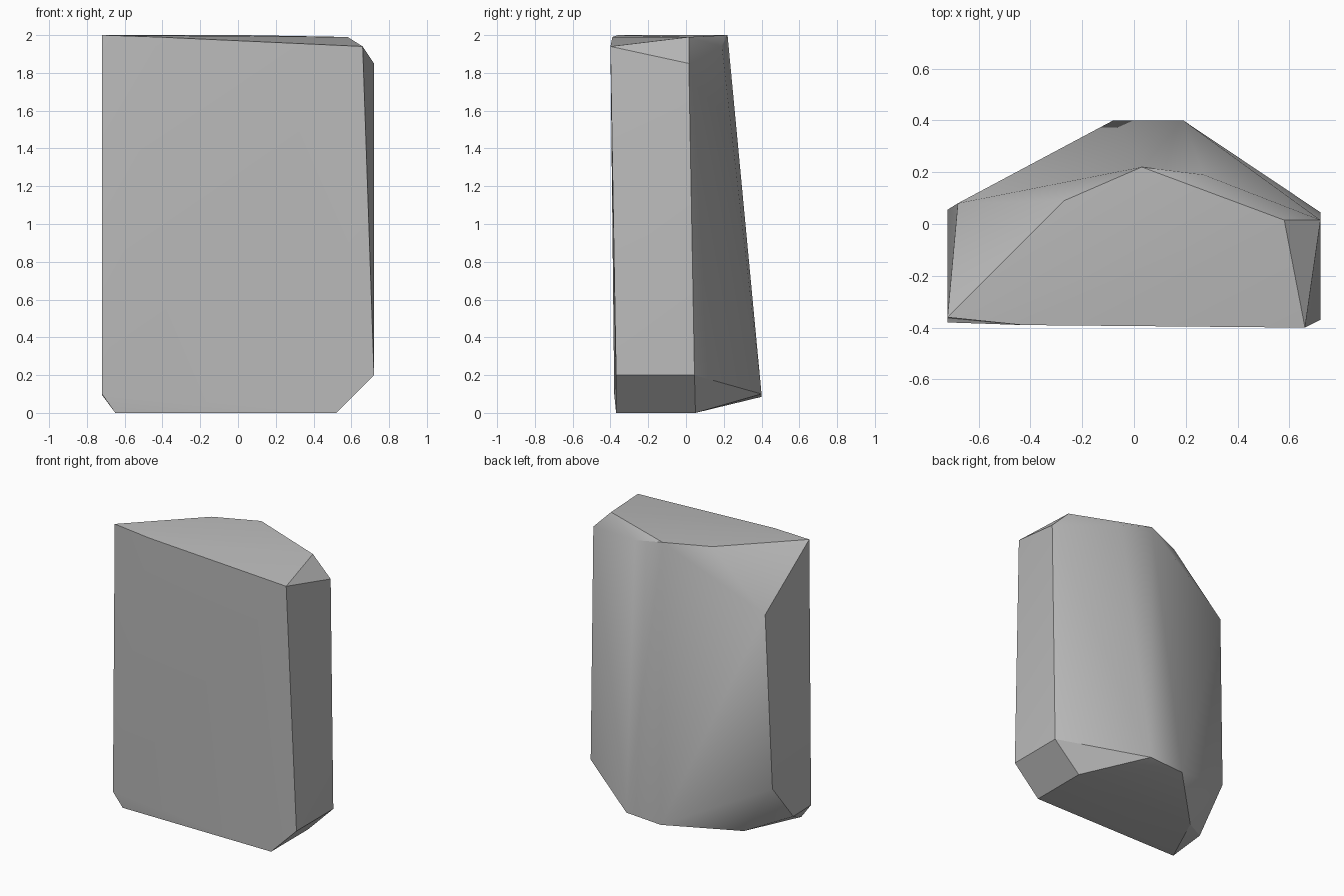
import bpy
import bmesh
import math

cube = bpy.data.objects.get("Cube")
if cube:
    bpy.data.objects.remove(cube, do_unlink=True)

# Stone colour
stone = bpy.data.materials.new("stone grey")
stone.use_nodes = True
grey = (0.5, 0.5, 0.5, 1)
stone.diffuse_color = grey
stone.node_tree.nodes["Principled BSDF"].inputs["Base Color"].default_value = grey

# Corners of the chipped slab, ring by ring
top_rim = [(-.72, -.36, 2), (-.43, -.39, 1.99), (.66, -.4, 1.94), (.58, .015, 1.99),
           (.27, .19, 1.94), (.03, .22, 2), (-.27, .09, 2)]
shoulders = [(.72, .015, 1.85), (-.68, .08, 1.62)]
lower_rim = [(.72, -.37, .2), (.72, .045, .2), (.19, .4, .1), (-.08, .4, .085),
             (-.72, .055, .38), (-.72, -.18, .095), (-.72, -.38, .1)]
base = [(-.65, -.37, 0), (.52, -.37, 0), (.52, .05, 0), (-.47, .02, 0)]

# The rock is the tight convex skin around those corners
bm = bmesh.new()
for corner in top_rim + shoulders + lower_rim + base:
    bm.verts.new(corner)
bmesh.ops.convex_hull(bm, input=bm.verts[:])
bmesh.ops.dissolve_limit(bm, angle_limit=math.radians(0.5), verts=bm.verts[:], edges=bm.edges[:])
bmesh.ops.recalc_face_normals(bm, faces=bm.faces[:])
mesh = bpy.data.meshes.new("rock")
bm.to_mesh(mesh)
bm.free()
mesh.materials.append(stone)
rock = bpy.data.objects.new("rock", mesh)
bpy.context.collection.objects.link(rock)

# Soft facets with crisp main edges
bpy.context.view_layer.objects.active = rock
rock.select_set(True)
bpy.ops.object.shade_smooth_by_angle(angle=math.radians(30))
